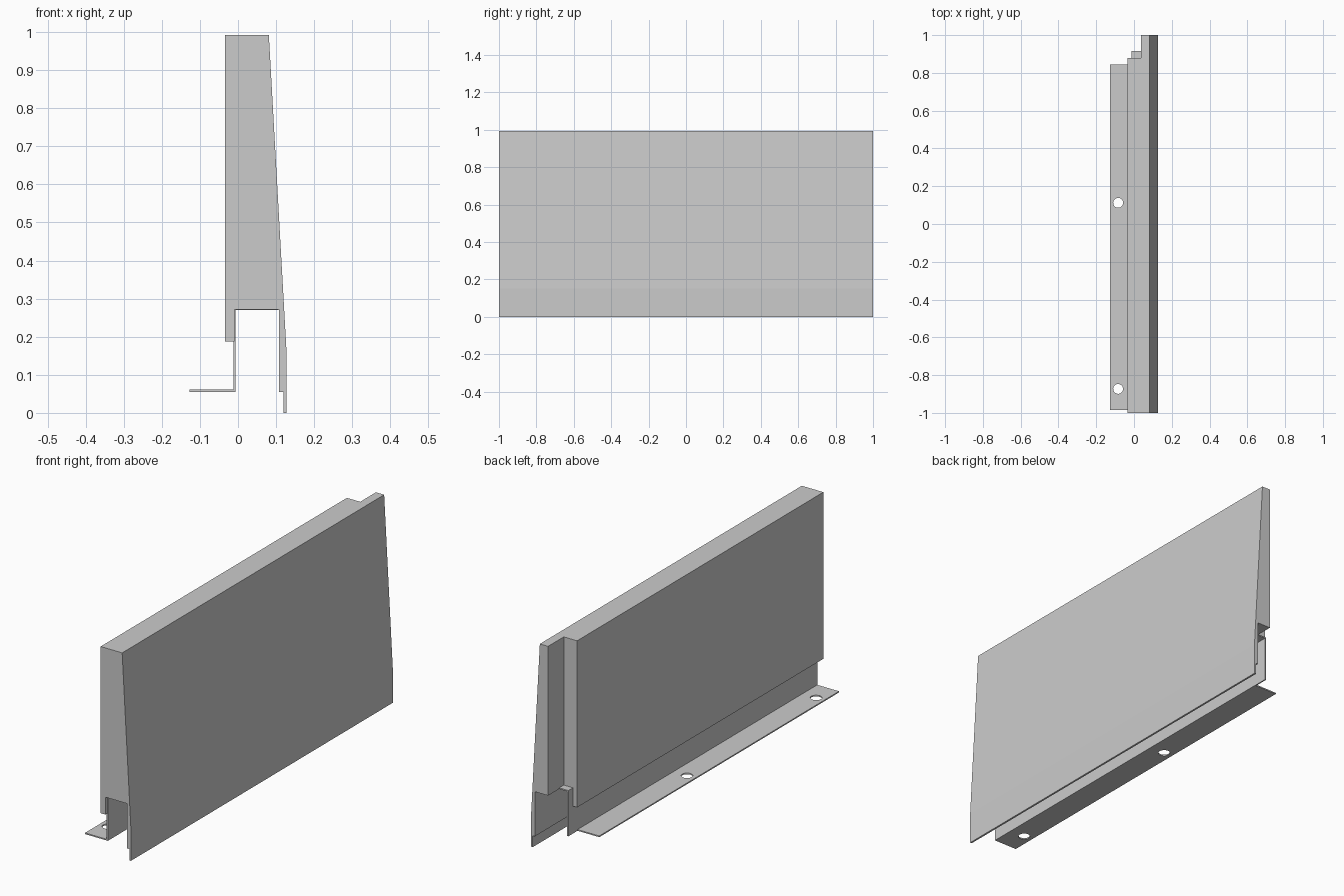
import bpy, bmesh
from mathutils import Matrix

if "Cube" in bpy.data.objects:
    bpy.data.objects.remove(bpy.data.objects["Cube"])


def finish(name, bm):
    bmesh.ops.recalc_face_normals(bm, faces=bm.faces)
    mesh = bpy.data.meshes.new(name)
    bm.to_mesh(mesh)
    bm.free()
    ob = bpy.data.objects.new(name, mesh)
    bpy.context.collection.objects.link(ob)
    return ob


def prism(name, profile, y0, y1):
    """Extrude an x-z profile along y."""
    bm = bmesh.new()
    face = bm.faces.new([bm.verts.new((x, y0, z)) for x, z in profile])
    ext = bmesh.ops.extrude_face_region(bm, geom=[face])
    verts = [v for v in ext["geom"] if isinstance(v, bmesh.types.BMVert)]
    bmesh.ops.translate(bm, verts=verts, vec=(0, y1 - y0, 0))
    return finish(name, bm)


def rect(x0, x1, z0, z1):
    return [(x0, z0), (x1, z0), (x1, z1), (x0, z1)]


def cut(target, cutter):
    """Subtract the cutter, bake the result and remove the cutter."""
    mod = target.modifiers.new("cut", 'BOOLEAN')
    mod.operation = 'DIFFERENCE'
    mod.solver = 'EXACT'
    mod.object = cutter
    cutter.hide_render = True
    deps = bpy.context.evaluated_depsgraph_get()
    baked = bpy.data.meshes.new_from_object(target.evaluated_get(deps))
    target.modifiers.clear()
    target.data = baked
    bpy.data.objects.remove(cutter)


# Tapered panel with a front skirt and a short rear lip
panel = prism("panel", [
    (-0.034, 0.992), (0.081, 0.992), (0.128, 0.15), (0.128, 0.0),
    (0.119, 0.0), (0.119, 0.055), (0.108, 0.055), (0.108, 0.271),
    (-0.009, 0.271), (-0.009, 0.187), (-0.034, 0.187)], -1.0, 1.0)

# Full-height rebate at the back end of the panel
cut(panel, prism("rebate_cutter", rect(-0.2, 0.037, -0.1, 1.1), 0.88, 1.1))

# Bent sheet bracket: lid under the panel and vertical web
prism("bracket_web", [
    (-0.012, 0.055), (-0.006, 0.055), (-0.006, 0.27), (0.107, 0.27),
    (0.107, 0.276), (-0.012, 0.276)], -0.985, 0.915)

# Mounting flange with two bolt holes
flange = prism("mounting_flange", rect(-0.128, -0.008, 0.055, 0.061), -0.985, 0.845)
bm = bmesh.new()
for y in (-0.873, 0.112):
    bmesh.ops.create_cone(bm, cap_ends=True, segments=32, radius1=0.026,
                          radius2=0.026, depth=0.1,
                          matrix=Matrix.Translation((-0.084, y, 0.058)))
cut(flange, finish("hole_cutter", bm))
